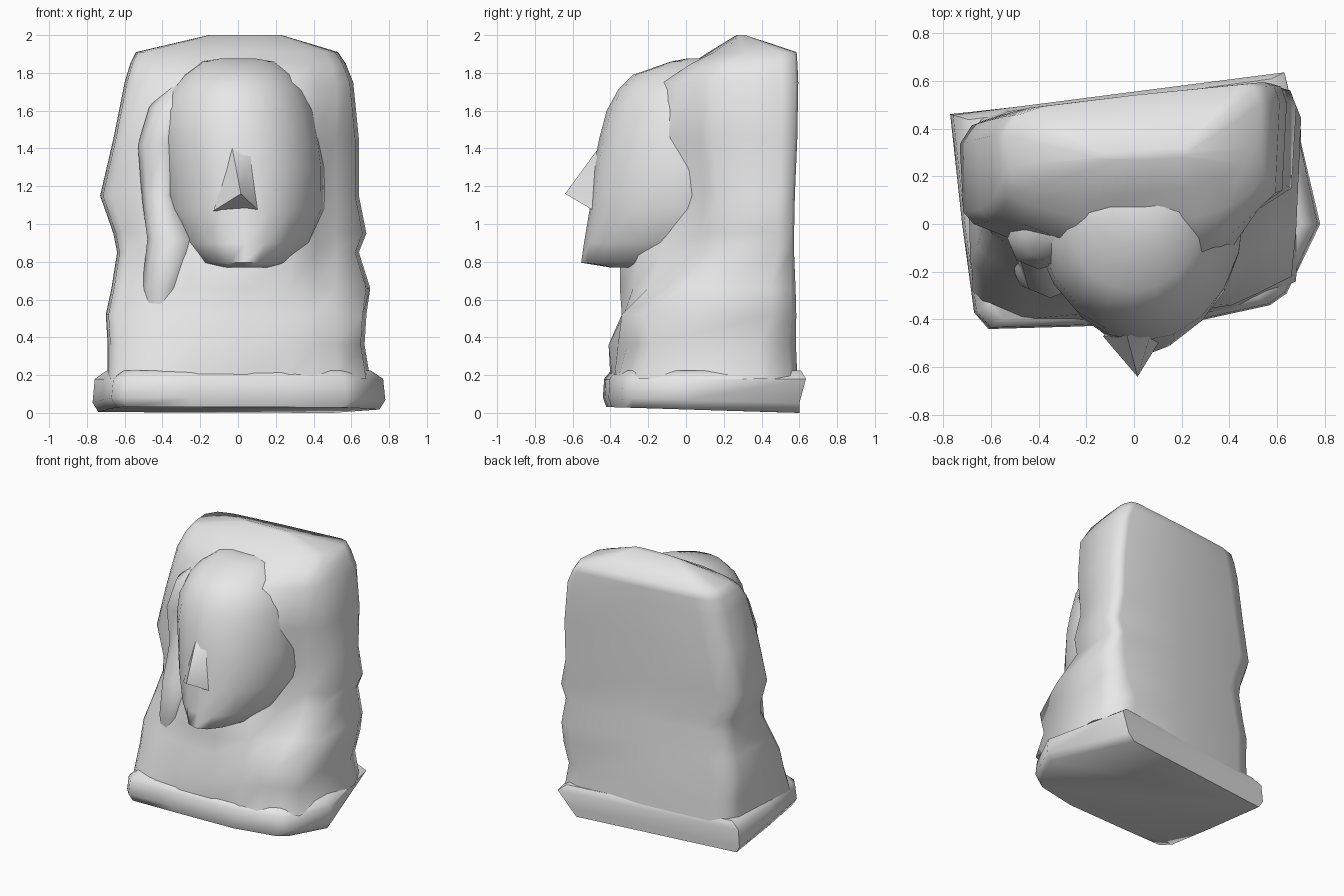
import bpy, bmesh, math

stone = bpy.data.materials.new("pale_grey_stone")
stone.diffuse_color = (0.8, 0.8, 0.8, 1)


def finish(bm, name, angle=75):
    bmesh.ops.recalc_face_normals(bm, faces=bm.faces)
    me = bpy.data.meshes.new(name)
    bm.to_mesh(me)
    bm.free()
    me.materials.append(stone)
    ob = bpy.data.objects.new(name, me)
    bpy.context.collection.objects.link(ob)
    bpy.ops.object.select_all(action='DESELECT')
    ob.select_set(True)
    bpy.context.view_layer.objects.active = ob
    bpy.ops.object.shade_smooth_by_angle(angle=math.radians(angle))
    return ob


def loft(name, rings, angle=75):
    """Skin a stack of equal-length rings and cap both ends."""
    bm = bmesh.new()
    rows = [[bm.verts.new(p) for p in r] for r in rings]
    n = len(rows[0])
    for a, b in zip(rows, rows[1:]):
        for i in range(n):
            j = (i + 1) % n
            bm.faces.new((a[i], a[j], b[j], b[i]))
    bm.faces.new(rows[0][::-1])
    bm.faces.new(rows[-1])
    return finish(bm, name, angle)


def back(x, z):
    """Skewed back wall, slightly hollow at mid height."""
    hollow = 0.03 * max(0, 1 - abs(z - 0.95) / 0.7)
    return 0.535 + 0.11 * x - hollow


# Plinth: uneven slab with clipped corners, undercut at the back right
outline = [(-0.77, 0.46), (-0.72, 0.0), (-0.67, -0.37), (-0.61, -0.44), (-0.25, -0.43),
           (0.25, -0.41), (0.57, -0.34), (0.64, -0.29), (0.78, 0.0), (0.64, 0.64)]
plinth = []
for s, zoff in ((0.96, 0.0), (1.0, 0.05), (0.985, 0.18), (0.9, 0.225)):
    ring = []
    for x, y in outline:
        z = zoff + (max(0, 0.018 - 0.03 * y) if zoff < 0.1 else 0)
        px, py = x * s, y * (s if y < 0 else 0.5 + 0.5 * s)
        if zoff < 0.1 and x > 0.6 and y > 0.6:
            px, py = 0.50 + zoff, 0.60
        ring.append((px, py, z))
    plinth.append(ring)
loft("plinth", plinth, 60)

# Bust and hood: z, left x, right x, left front y, front depth at six columns
columns = (-0.47, -0.25, 0.05, 0.28, 0.41, 0.52)
levels = [
    (0.18, -0.69, 0.70, -0.33, -0.40, -0.40, -0.39, -0.38, -0.36, -0.31),
    (0.36, -0.69, 0.67, -0.26, -0.35, -0.38, -0.41, -0.36, -0.31, -0.26),
    (0.52, -0.70, 0.68, -0.20, -0.28, -0.33, -0.34, -0.33, -0.34, -0.29),
    (0.66, -0.67, 0.70, -0.14, -0.22, -0.30, -0.35, -0.28, -0.20, -0.10),
    (0.85, -0.64, 0.64, -0.05, -0.16, -0.28, -0.35, -0.25, -0.12, 0.06),
    (0.95, -0.66, 0.68, -0.02, -0.14, -0.26, -0.25, -0.20, -0.08, 0.08),
    (1.15, -0.73, 0.64, 0.00, -0.08, -0.20, -0.20, -0.15, -0.02, 0.10),
    (1.45, -0.66, 0.64, 0.01, -0.05, -0.16, -0.20, -0.20, -0.10, 0.07),
    (1.75, -0.60, 0.61, 0.06, 0.00, -0.08, -0.12, -0.12, -0.04, 0.06),
    (1.85, -0.57, 0.57, 0.12, 0.08, 0.03, 0.03, 0.03, 0.07, 0.13),
    (1.91, -0.54, 0.53, 0.19, 0.16, 0.12, 0.13, 0.15, 0.20, 0.25),
]
rings = []
for z, xl, xr, yl, *depth in levels:
    yr = depth[-1] + 0.07
    bl, br = back(xl, z), back(xr, z)
    c = 0.20 if z < 0.4 else 0.13 if z < 0.7 else 0.07
    pts = [(xl + 0.16, back(xl + 0.16, z)), (xl + 0.05, bl - 0.02), (xl, bl - 0.10),
           (xl * 0.98, yl + 0.05), (xl * 0.92, yl)]
    pts += [(k * min(1, abs(xl if k < 0 else xr) / 0.6), d) for k, d in zip(columns, depth)]
    pts += [(xr * 0.97, yr), (xr, br - c - 0.02), (xr - c * 0.35, br - c * 0.3),
            (xr - c, back(xr - c, z)), (0, back(0, z) + 0.005)]
    rings.append([(x, y, z) for x, y in pts])
# Crown ridge of the hood
rings.append([(0.04 + x * 0.36, 0.285 + (y - 0.3) * 0.1, 2.0) for x, y, z in rings[-1]])
loft("hood_and_bust", rings)

# Head: z, centre x, half width, front y
head = [(0.77, 0.04, 0.19, -0.40), (0.795, 0.03, 0.25, -0.555), (0.90, 0.04, 0.35, -0.54),
        (1.08, 0.04, 0.42, -0.51), (1.30, 0.03, 0.43, -0.49), (1.45, 0.01, 0.43, -0.46),
        (1.60, 0.0, 0.41, -0.42), (1.71, 0.0, 0.36, -0.36), (1.79, 0.0, 0.29, -0.28),
        (1.86, 0.0, 0.19, -0.08), (1.875, 0.0, 0.10, 0.0)]
rings = []
for z, cx, w, yf in head:
    ring = []
    for i in range(20):
        a = math.tau * i / 20
        s = math.sin(a)
        ring.append((cx + w * math.cos(a), 0.05 + s * ((0.05 - yf) if s < 0 else 0.12), z))
    rings.append(ring)
loft("head", rings)

# Nose: broad wedge with a slanted underside
bm = bmesh.new()
v = [bm.verts.new(p) for p in ((-0.03, -0.465, 1.40), (0.07, -0.46, 1.37), (0.015, -0.64, 1.16),
                               (-0.13, -0.47, 1.07), (0.12, -0.47, 1.06), (0.02, -0.35, 1.2))]
for f in ((0, 2, 1), (0, 3, 2), (1, 2, 4), (2, 3, 4), (0, 5, 3), (0, 1, 5), (1, 4, 5), (3, 5, 4)):
    bm.faces.new([v[i] for i in f])
finish(bm, "nose", 60)


# Hair lock: tapered eight-sided tube along a path of x, y, z, radius
def lock(name, path):
    rings = []
    for x, y, z, r in path:
        rings.append([(x + r * math.cos(math.tau * i / 8), y + r * math.sin(math.tau * i / 8), z)
                      for i in range(8)])
    loft(name, rings)


lock("left_lock", [(-0.42, -0.20, 0.45, 0.06), (-0.40, -0.18, 0.65, 0.11), (-0.35, -0.18, 0.92, 0.13),
                   (-0.41, -0.06, 1.15, 0.10), (-0.40, -0.06, 1.42, 0.13), (-0.34, -0.04, 1.62, 0.13),
                   (-0.24, 0.04, 1.78, 0.08)])
